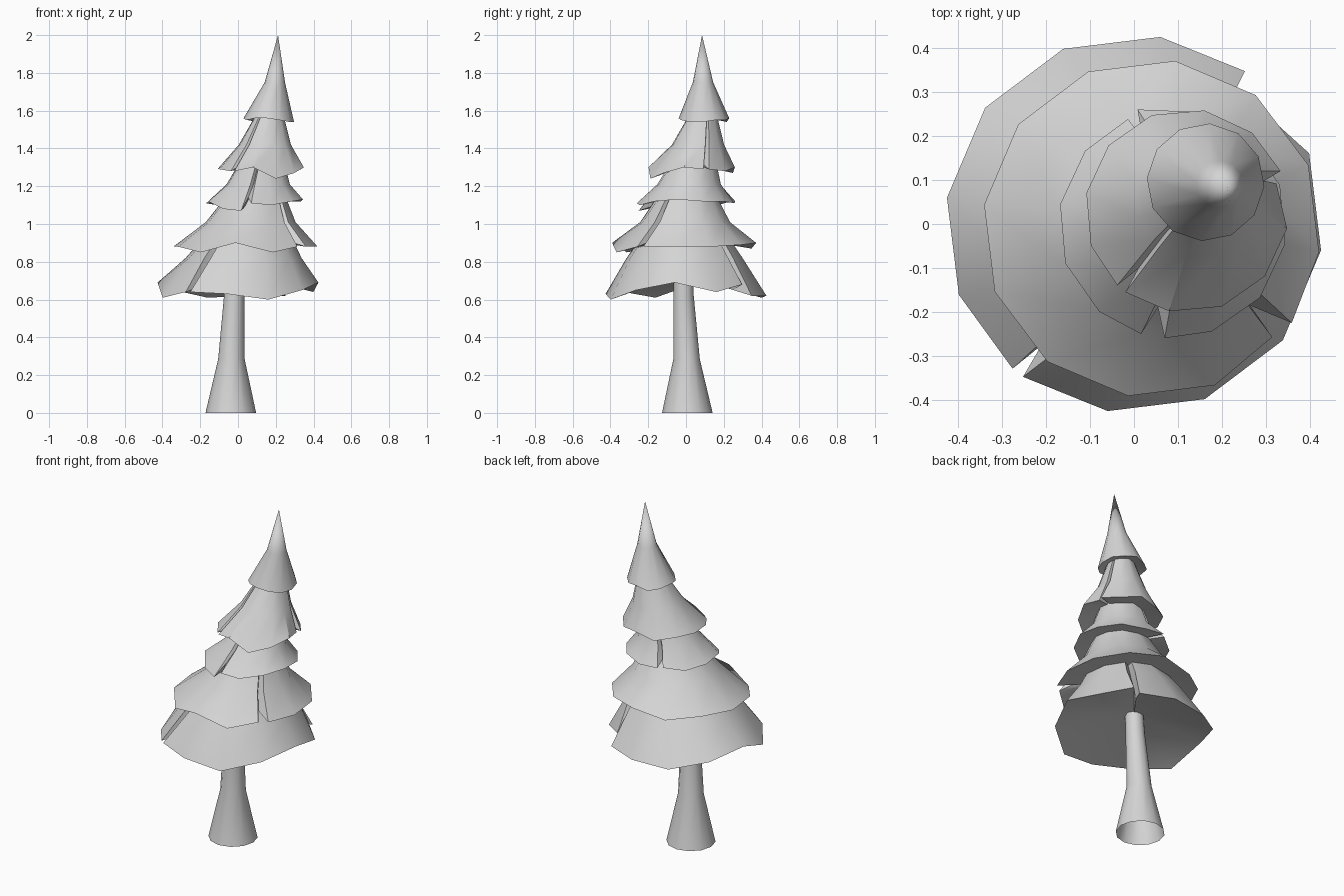
import bpy, bmesh, math
from mathutils import Vector

cube = bpy.data.objects.get("Cube")
if cube:
    bpy.data.objects.remove(cube)

# Single clay colour
clay = bpy.data.materials.new("light_grey")
clay.use_nodes = True
GREY = (0.66, 0.66, 0.66, 1)
clay.diffuse_color = GREY
clay.node_tree.nodes["Principled BSDF"].inputs["Base Color"].default_value = GREY

# Leaning centre line of the foliage
AXIS = [Vector(p) for p in ((0, 0, 0.65), (0.04, -0.01, 0.88), (0.09, 0, 1.12),
                            (0.12, 0.03, 1.28), (0.163, 0.095, 1.55),
                            (0.195, 0.09, 1.75), (0.212, 0.085, 2))]


def centre(z):
    z = min(max(z, AXIS[0].z), AXIS[-1].z)
    for a, b in zip(AXIS, AXIS[1:]):
        if z <= b.z:
            return a.lerp(b, (z - a.z) / (b.z - a.z))


def point(c, r, angle, z):
    a = math.radians(angle)
    return Vector((c.x + r * math.cos(a), c.y + r * math.sin(a), z))


def build(name, columns):
    """Bridge neighbouring columns of points, ordered from bottom to top."""
    bm = bmesh.new()
    cols = [[bm.verts.new(p) for p in col] for col in columns]
    for a, b in zip(cols, cols[1:]):
        for i in range(len(a) - 1):
            bm.faces.new((a[i], b[i], b[i + 1], a[i + 1]))
    bmesh.ops.remove_doubles(bm, verts=bm.verts, dist=0.0001)
    mesh = bpy.data.meshes.new(name)
    bm.to_mesh(mesh)
    bm.free()
    mesh.materials.append(clay)
    ob = bpy.data.objects.new(name, mesh)
    bpy.context.collection.objects.link(ob)
    bpy.ops.object.select_all(action='DESELECT')
    ob.select_set(True)
    bpy.context.view_layer.objects.active = ob
    bpy.ops.object.shade_smooth_by_angle(angle=math.radians(35))


def tier(name, profile, start, hollow, waves, notches):
    """Skirt of 12 panels with a raised, closed underside. Waves are rim heights
    in cm; notches map a joint to its lip size, lip height and half angle."""
    (r0, z0), rest = profile[0], profile[1:]

    def column(angle, height, turn=0, inner_turn=0, rim=1, inner=1):
        under = point(centre(z0), 0, 0, z0 + hollow)
        edge = point(centre(z0), r0 * rim, angle + turn, z0 + height / 100)
        return [under, edge] + [point(centre(z), r * inner, angle + inner_turn, z)
                                for r, z in rest]

    columns = []
    for i, height in enumerate(waves):
        angle = start + 30 * i
        if i in notches:
            # Lip, V-shaped valley, flared lip
            size, lip_height, half = notches[i]
            columns.append(column(angle, lip_height, -half, -4, size))
            columns.append(column(angle, height + 3, rim=0.74, inner=0.82))
            columns.append(column(angle, height, half, 4))
        else:
            columns.append(column(angle, height))
    build(name, columns + [columns[0]])


# Foliage tiers, bottom to top
tier("bottom_branches", [(0.43, 0.64), (0.31, 0.82), (0.2, 0.98)], 52, 0.1,
     [-2, -2, -3, 1, 5, -3, 0, -1, -4, 1, 5, 0], {0: (0.9, 4, 2), 6: (1, 0, 2)})
tier("lower_branches", [(0.385, 0.88), (0.24, 1.01), (0.15, 1.16)], 52, 0.05,
     [1, 2, -1, 1, 0, 0, -3, 2, -3, 0, 0, 0], {9: (0.96, 0, 4)})
tier("middle_branches", [(0.26, 1.11), (0.17, 1.21), (0.115, 1.34)], 50, 0.04,
     [1, 0, 1, -1, 0, 1, -3, 0, -1, 1, 2, 1], {2: (1.05, 1, 3), 7: (1, -4, 6)})
tier("upper_branches", [(0.232, 1.28), (0.14, 1.42), (0.065, 1.6)], 50, 0.04,
     [0, 2, -1, 1, 1, 1, 0, 2, -4, -1, 2, 1], {6: (1, 0, 3), 11: (0.92, 1, 3)})
tier("tree_top", [(0.134, 1.55), (0.054, 1.75), (0, 2)], 56, 0.04,
     [0, 1, -1, 0, 1, 0, 1, 1, 0, -1, -1, 0], {})

# Trunk: open tube, flared at the foot
rings = [(-0.038, 0.007, 0.134, 0), (-0.035, 0.003, 0.07, 0.285),
         (-0.02, -0.013, 0.054, 0.62), (-0.01, -0.012, 0.05, 0.78)]
build("trunk", [[point(Vector((x, y, 0)), r, 30 * i, z) for x, y, r, z in rings]
                for i in range(13)])
